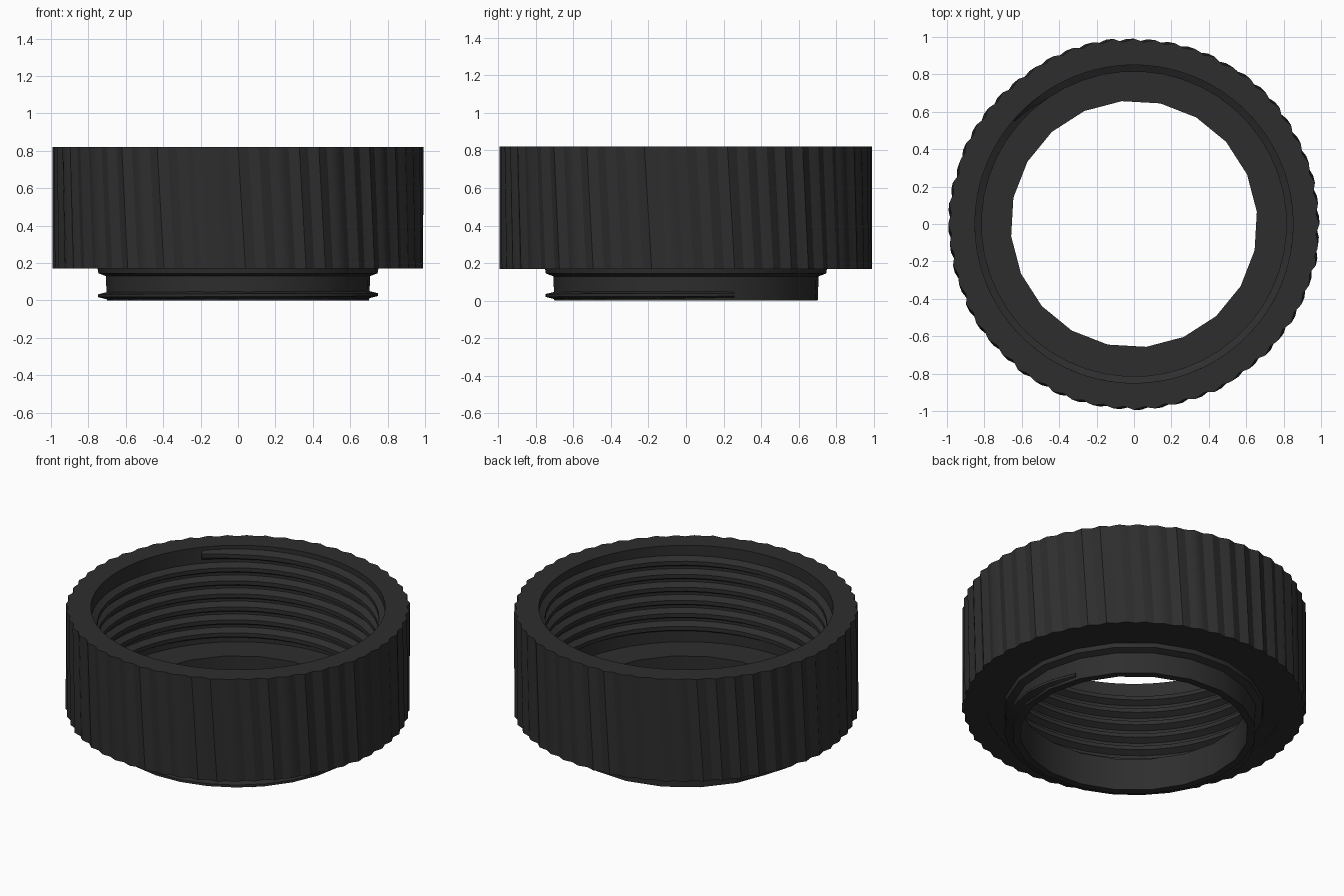
import bpy, math, random
from math import cos, sin, pi, tau, radians

random.seed(4)
if "Cube" in bpy.data.objects:
    bpy.data.objects.remove(bpy.data.objects["Cube"], do_unlink=True)

RIBS, PER_RIB = 56, 4
TWIST = 0.04

black = bpy.data.materials.new("charcoal_plastic")
black.use_nodes = True
black.diffuse_color = (0.027, 0.027, 0.027, 1)
black.node_tree.nodes["Principled BSDF"].inputs["Base Color"].default_value = (0.027, 0.027, 0.027, 1)


def make(name, verts, faces, angle=30):
    mesh = bpy.data.meshes.new(name)
    mesh.from_pydata(verts, [], faces)
    mesh.materials.append(black)
    obj = bpy.data.objects.new(name, mesh)
    bpy.context.collection.objects.link(obj)
    bpy.ops.object.select_all(action='DESELECT')
    obj.select_set(True)
    bpy.context.view_layer.objects.active = obj
    bpy.ops.object.mode_set(mode='EDIT')
    bpy.ops.mesh.select_all(action='SELECT')
    bpy.ops.mesh.normals_make_consistent(inside=False)
    bpy.ops.object.mode_set(mode='OBJECT')
    bpy.ops.object.shade_smooth_by_angle(angle=radians(angle))
    return obj


def sweep(name, sections, closed, angle=30):
    """Join equal cross-sections, each a closed loop of points."""
    k, n = len(sections[0]), len(sections)
    verts = [p for s in sections for p in s]
    faces = []
    for i in range(n if closed else n - 1):
        a, b = i * k, ((i + 1) % n) * k
        for j in range(k):
            m = (j + 1) % k
            faces.append((a + j, b + j, b + m, a + m))
    if not closed:
        faces += [tuple(range(k)), tuple(range((n - 1) * k, n * k))]
    return make(name, verts, faces, angle)


def polar(r, a, z):
    return (r * cos(a), r * sin(a), z)


# Ribbed outer ring, its grips leaning slightly
count = RIBS * PER_RIB
sections = []
for i in range(count):
    a = tau * i / count
    if i % PER_RIB == 0:
        lift = random.uniform(-0.004, 0.004)
    r = 0.985 + 0.008 * cos(tau * i / PER_RIB) + lift
    sections.append([polar(r, a + TWIST, 0.17), polar(r, a, 0.82),
                     polar(0.85, a, 0.82), polar(0.85, a + TWIST, 0.17)])
sweep("ribbed_ring", sections, True)

# Neck with inner floor, collar and faceted bore
profile = [(0.66, 0), (0.66, 0.205), (0.9, 0.205), (0.9, 0.172),
           (0.755, 0.172), (0.75, 0.145), (0.71, 0.13), (0.705, 0)]
sides = 20
sweep("neck", [[polar(r, tau * i / sides + 0.1, z) for r, z in profile]
               for i in range(sides)], True, 20)


def thread(name, start, turns, z0, pitch, r_root, r_crest, half, steps):
    """Helical ridge with a short run-in at both ends."""
    total = int(turns * steps)
    rings = []
    for i in range(total + 1):
        a = start + tau * i / steps
        z = z0 + pitch * i / steps
        fade = min(1, (i + 1) / 3, (total - i + 1) / 3)
        crest = r_root + (r_crest - r_root) * fade
        rings.append([polar(r_root, a, z - half), polar(crest, a, z - half * 0.35),
                      polar(crest, a, z + half * 0.35), polar(r_root, a, z + half)])
    return sweep(name, rings, False, 25)


# Inside screw thread and the partial thread at the foot of the neck
thread("inner_thread", 0.6, 6.3, 0.245, 0.083, 0.856, 0.815, 0.036, 48)
thread("neck_thread", radians(150), 0.66, 0.024, 0.012, 0.69, 0.75, 0.022, 28)
